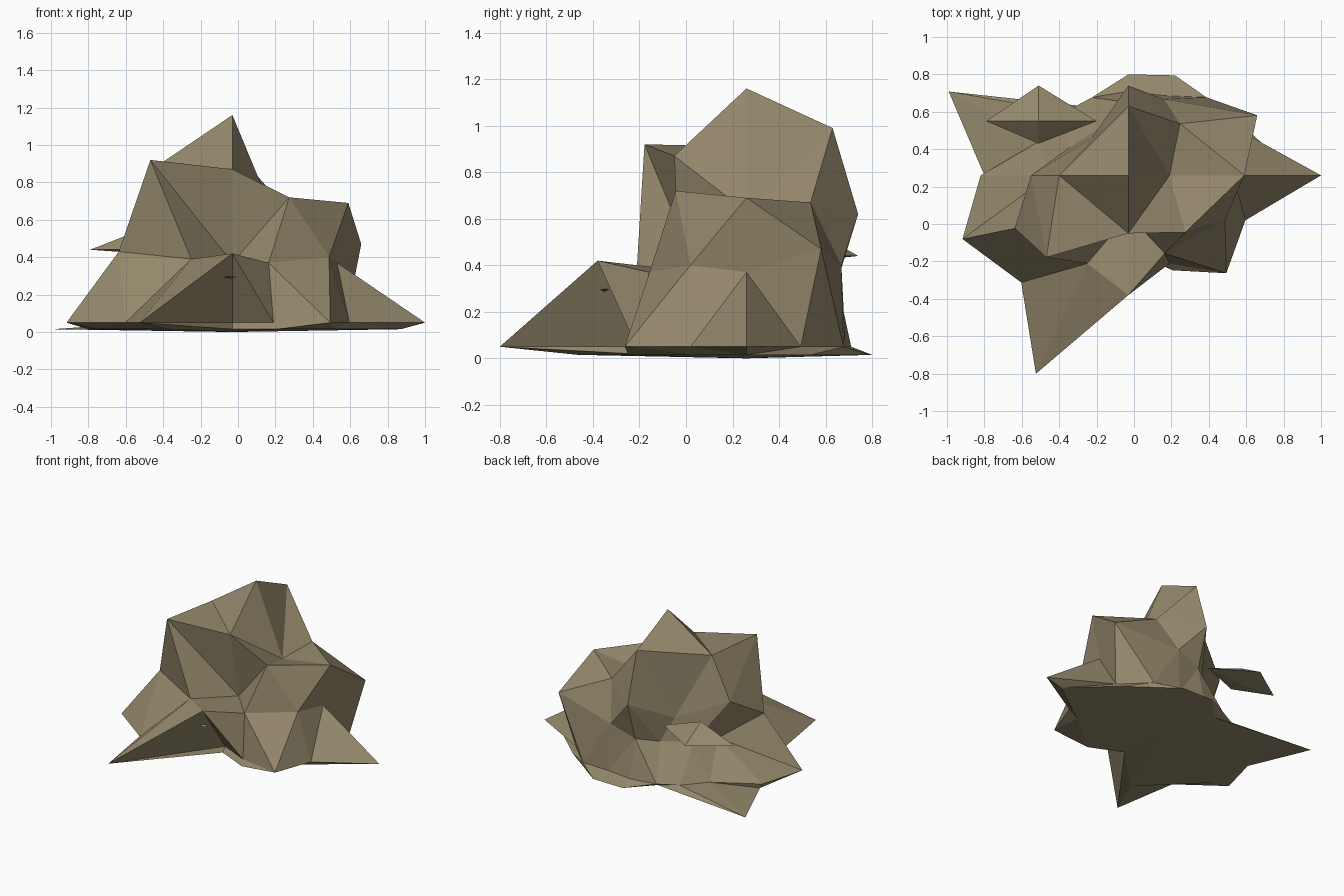
import bpy
import bmesh
from math import cos, sin, radians

if "Cube" in bpy.data.objects:
    bpy.data.objects.remove(bpy.data.objects["Cube"], do_unlink=True)

# One flat stone colour
stone = bpy.data.materials.new("tan_stone")
stone.use_nodes = True
stone.diffuse_color = (0.30, 0.25, 0.15, 1)
stone.node_tree.nodes["Principled BSDF"].inputs["Base Color"].default_value = stone.diffuse_color

# Angles inside one quarter turn, by the number of points in that quarter
STEPS = {1: (0,), 2: (0, 45), 3: (0, 25, 65), 4: (0, 21, 45, 65)}


def make_ring(bm, centre, radii, heights):
    """Add a ring of points, counter-clockwise from +x, one radius per direction."""
    if not isinstance(heights, (list, tuple)):
        heights = [heights] * len(radii)
    per_quarter = len(radii) // 4
    ring = []
    for index, (radius, height) in enumerate(zip(radii, heights)):
        quarter, step = divmod(index, per_quarter)
        offset = STEPS[per_quarter][step]
        # Odd quarters mirror the spacing so that it stays symmetric
        angle = radians(90 * quarter + offset)
        if quarter % 2 and step:
            angle = radians(90 * (quarter + 1) - STEPS[per_quarter][per_quarter - step])
        ring.append(bm.verts.new((centre[0] + radius * cos(angle),
                                  centre[1] + radius * sin(angle), height)))
    return ring


def bridge(bm, small, large):
    """Join two rings whose quarters differ by one point, as on a split octahedron."""
    few, many = len(small) // 4, len(large) // 4
    for quarter in range(4):
        for step in range(many):
            outer = large[quarter * many + step]
            outer_next = large[(quarter * many + step + 1) % len(large)]
            inner = small[(quarter * few + step) % len(small)]
            bm.faces.new((outer, outer_next, inner))
            if step < few:
                inner_next = small[(quarter * few + step + 1) % len(small)]
                bm.faces.new((inner, outer_next, inner_next))


def fan(bm, ring, tip):
    for index, vert in enumerate(ring):
        bm.faces.new((vert, ring[(index + 1) % len(ring)], tip))


def make_rock(name, centre, top, rings, bottom):
    """Build a faceted rock from its peak, its rings from top to bottom, and its foot."""
    bm = bmesh.new()
    peak = bm.verts.new((*centre, top))
    foot = bm.verts.new((*centre, bottom))
    loops = [make_ring(bm, centre, radii, heights) for radii, heights in rings]
    fan(bm, loops[0], peak)
    for upper, lower in zip(loops, loops[1:]):
        if len(upper) < len(lower):
            bridge(bm, upper, lower)
        else:
            bridge(bm, lower, upper)
    fan(bm, loops[-1], foot)
    bmesh.ops.recalc_face_normals(bm, faces=bm.faces)
    mesh = bpy.data.meshes.new(name)
    bm.to_mesh(mesh)
    bm.free()
    mesh.materials.append(stone)
    rock = bpy.data.objects.new(name, mesh)
    bpy.context.collection.objects.link(rock)
    return rock


# Main boulder: crown, shoulders, waist, skirt and underside
crown = ((.22, .37, .37, .31), (.63, .99, .91, .87))
shoulders = ((.62, .39, .48, .28, .52, .62, .21, .43),
             (.69, .67, .62, .47, .6, .92, .37, .72))
waist = ((.56, .76, .45, .39, .3, .35, .42, .67, .52, .64, .46, .57),
         (.37, .47, .4, .33, .3, .3, .3, .43, .39, .42, .37, .4))
skirt = ((1.03, .65, .59, .47, .45, .46, .48, .51,
          .79, .95, .81, 1.17, .37, .52, .74, .67), .05)
underside = ((.9, .66, .59, .54, .4, 1.06, .77, .8, .8, .4, .56, .6), .015)
make_rock("boulder", (-.03, .26), 1.16,
          [crown, shoulders, waist, skirt, underside], 0)

# Jutting ledge at the back and a small chip under the front overhang
make_rock("back_ledge", (-.51, .55), .55, [((.31, .19, .28, .12), .44)], .42)
make_rock("front_chip", (-.04, -.35), .3, [((.035, .02, .035, .02), .295)], .285)
